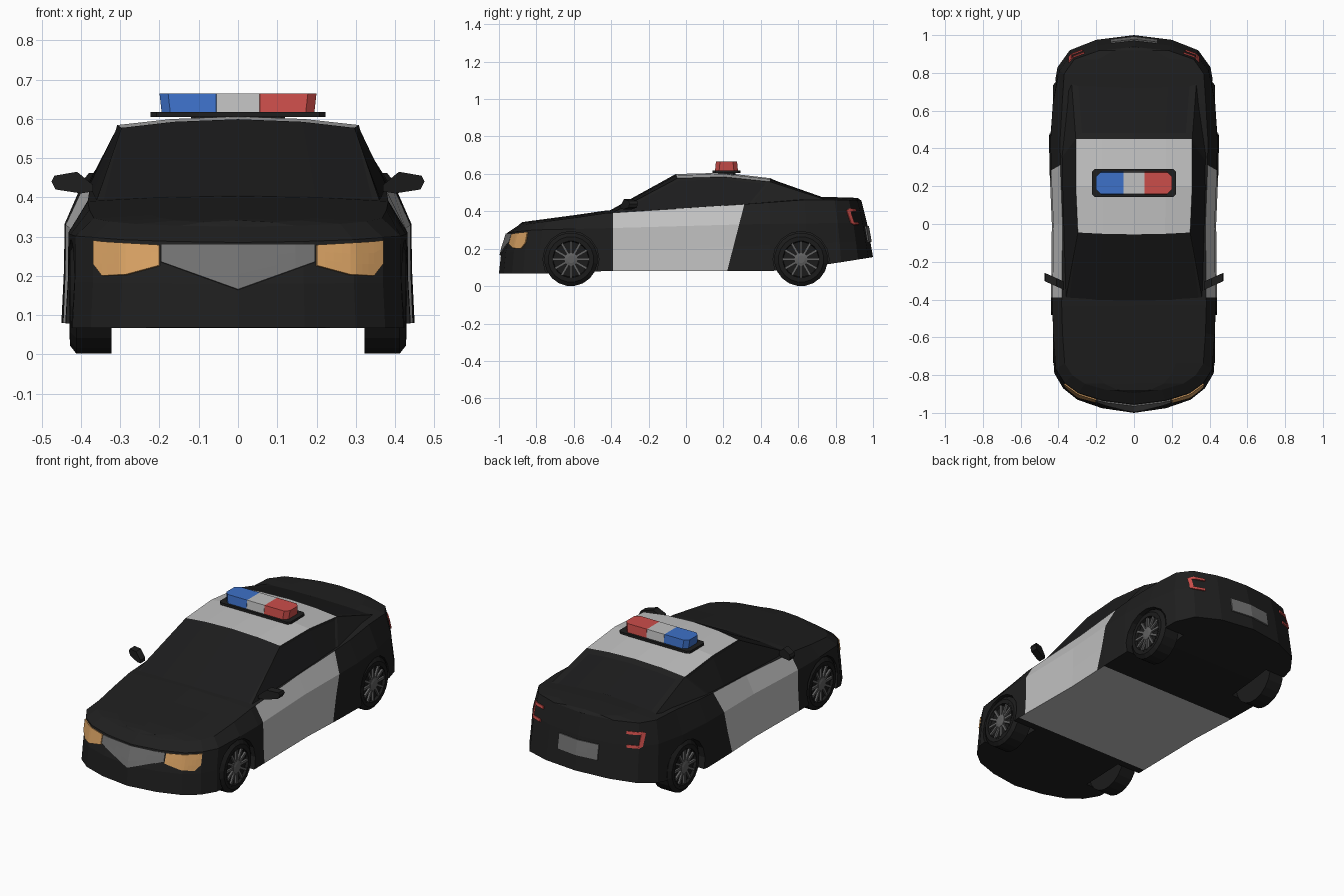
import bpy, bmesh, math
from mathutils import Vector, Matrix
from mathutils.bvhtree import BVHTree

if "Cube" in bpy.data.objects:
    bpy.data.objects.remove(bpy.data.objects["Cube"])

def mat(name, r, g, b):
    m = bpy.data.materials.new(name)
    m.diffuse_color = (r, g, b, 1)
    m.use_nodes = True
    m.node_tree.nodes["Principled BSDF"].inputs["Base Color"].default_value = m.diffuse_color
    return m

BLACK = mat("body_black", .0135, .0135, .0135)
GLASS = mat("dark_glass", .0115, .0115, .012)
WHITE = mat("panel_white", .53, .53, .53)
GREY = mat("trim_grey", .165, .165, .165)
TYRE = mat("tyre_black", .011, .011, .011)
RIM = mat("rim_grey", .12, .12, .12)
AMBER = mat("lamp_amber", .69, .36, .125)
RED = mat("lamp_red", .6, .075, .068)
BLUE = mat("lamp_blue", .047, .165, .58)

def make(name, bm, *mats):
    me = bpy.data.meshes.new(name)
    bm.to_mesh(me)
    bm.free()
    for m in mats:
        me.materials.append(m)
    ob = bpy.data.objects.new(name, me)
    bpy.context.collection.objects.link(ob)
    return ob

def lerp(table, t):
    for (a, u), (b, v) in zip(table, table[1:]):
        if t <= b:
            return u + (v - u) * max(0, (t - a) / (b - a))
    return table[-1][1]

def prism(name, bottom, top, m):
    """Solid between two matching polygons."""
    bm = bmesh.new()
    lo = [bm.verts.new(p) for p in bottom]
    hi = [bm.verts.new(p) for p in top]
    bm.faces.new(lo)
    bm.faces.new(hi)
    for i in range(len(lo)):
        j = (i + 1) % len(lo)
        bm.faces.new((lo[i], lo[j], hi[j], hi[i]))
    bmesh.ops.recalc_face_normals(bm, faces=bm.faces)
    return make(name, bm, m)

# --- Lower body: plan outline stacked into four rings, capped top and bottom
OUT = [(0, -1), (.17, -.975), (.3, -.93), (.375, -.87), (.422, -.79), (.435, -.6), (.44, -.44),
       (.435, 0), (.447, .28), (.45, .45), (.437, .65), (.405, .83), (.34, .92), (.2, .975), (0, 1)]
RINGS = [  # x scale, x scale at tail, front scale, rear scale, height along y
    (1, 1, 1, 1, [(-1, .068), (-.7, .066), (-.5, .08), (.5, .08), (.75, .115), (1, .155)]),
    (.985, .985, .988, .985, [(-1, .18), (0, .2), (1, .24)]),
    (.982, .975, .955, .967, [(-1, .285), (-.85, .3), (-.4, .31), (.3, .33), (1, .34)]),
    (.87, .93, .895, .938, [(-1, .325), (-.66, .36), (-.4, .395), (0, .417), (.3, .437), (.7, .465), (1, .457)])]
n = len(OUT)
total = 2 * n - 2
bm = bmesh.new()
rings = []
for sx, st, kf, kr, zt in RINGS:
    def place(x, y):
        k = kf if y < 0 else kr
        fx = lerp([(.65, sx), (.9, st)], y)
        return (x * fx, y * (1 - (1 - k) * y * y), lerp(zt, y))
    half = [place(x, y) for x, y in OUT]
    pts = half + [(-x, y, z) for x, y, z in half[-2:0:-1]]
    rings.append([bm.verts.new(p) for p in pts])
for lo, hi in zip(rings, rings[1:]):
    for i in range(total):
        j = (i + 1) % total
        bm.faces.new((lo[i], lo[j], hi[j], hi[i]))
for ring, crown in ((rings[0], 0), (rings[3], .014)):
    rows = []
    for i in range(1, n - 1):
        x, y, z = ring[i].co
        inner = [bm.verts.new((x * f, y, z + crown * (1 - f * f))) for f in (.6, 0, -.6)]
        rows.append([ring[i], *inner, ring[-i]])
    for a, b in zip(rows, rows[1:]):
        for j in range(4):
            bm.faces.new((a[j], a[j + 1], b[j + 1], b[j]))
    for tip, row in ((ring[0], rows[0]), (ring[n - 1], rows[-1])):
        for j in range(4):
            bm.faces.new((tip, row[j], row[j + 1]))
# door edges, cut so the doors can be white
for co, no in (((0, -.39, 0), (0, 1, 0)), ((0, .22, .08), (0, .35, -.09))):
    bmesh.ops.bisect_plane(bm, geom=bm.verts[:] + bm.edges[:] + bm.faces[:], plane_co=co, plane_no=no)
bmesh.ops.recalc_face_normals(bm, faces=bm.faces)
for f in bm.faces:
    c = f.calc_center_median()
    if abs(f.normal.x) > .5 and -.39 < c.y < .22 + (c.z - .08) * .257:
        f.material_index = 1
    elif f.normal.z < -.9 and -.44 < c.y < .28:
        f.material_index = 1
surface = BVHTree.FromBMesh(bm)
body = make("body", bm, BLACK, WHITE)

# --- Wheel wells cut from the body
AX, AZ = .615, .143
for y in (-AX, AX):
    for s in (-1, 1):
        cb = bmesh.new()
        bmesh.ops.create_cone(cb, cap_ends=True, segments=16, radius1=.15, radius2=.15, depth=.31,
                              matrix=Matrix.Translation((s * .445, y, AZ)) @ Matrix.Rotation(math.pi / 2, 4, 'Y'))
        cutter = make("well_cutter", cb, BLACK)
        cutter.hide_render = True
        mod = body.modifiers.new("well", 'BOOLEAN')
        mod.object = cutter
        mod.operation = 'DIFFERENCE'
        bpy.context.view_layer.objects.active = body
        bpy.ops.object.modifier_apply(modifier=mod.name)
        bpy.data.objects.remove(cutter)

# --- Cabin: stations of (sill, roof edge, centre), with inset glass
ST = [((.37, -.37, .385), (.36, -.39, .393), (0, -.41, .403)),
      ((.376, -.05, .41), (.297, -.045, .577), (0, -.055, .599)),
      ((.384, .2, .425), (.308, .2, .584), (0, .2, .606)),
      ((.384, .35, .437), (.308, .45, .558), (0, .45, .577)),
      ((.352, .74, .45), (.33, .74, .464), (0, .72, .482))]
bm = bmesh.new()
grid = []
for base, top, mid in ST:
    b, t, c = Vector(base), Vector(top), Vector(mid)
    q = Vector((t.x * .55, t.y + (c.y - t.y) * .7, t.z + (c.z - t.z) * .7))
    flip = lambda v: Vector((-v.x, v.y, v.z))
    grid.append([bm.verts.new(p) for p in (b, t, q, c, flip(q), flip(t), flip(b))])
F = {}
for k in range(4):
    for j in range(6):
        a, d = grid[k], grid[k + 1]
        F[k, j] = bm.faces.new((a[j], d[j], d[j + 1], a[j + 1]))
        if k in (1, 2) and 0 < j < 5:
            F[k, j].material_index = 1
panes = [([(0, j) for j in range(1, 5)], .018), ([(3, j) for j in range(1, 5)], .035),
         ([(k, 0) for k in range(3)], .014), ([(k, 5) for k in range(3)], .014)]
for keys, border in panes:
    faces = [F[k] for k in keys]
    bmesh.ops.inset_region(bm, faces=faces, thickness=border, depth=-.003, use_even_offset=True)
    for f in faces:
        f.material_index = 2
make("cabin", bm, BLACK, WHITE, GLASS)

# --- Thin plates wrapped on the nose or tail: columns of (x, z low, z high)
def plate(name, cols, m, rear=False, rows=3, sub=4):
    d = Vector((0, -1 if rear else 1, 0))
    fine = []
    for a, b in zip(cols, cols[1:]):
        fine += [[u + (v - u) * i / sub for u, v in zip(a, b)] for i in range(sub)]
    fine.append(cols[-1])
    bm = bmesh.new()
    g = []
    for x, lo, hi in fine:
        col = []
        for r in range(rows + 1):
            z = lo + (hi - lo) * r / rows
            hit = surface.ray_cast(Vector((x, 0, z)) - d * 2, d)[0]
            col.append(bm.verts.new(hit - d * .004))
        g.append(col)
    for a, b in zip(g, g[1:]):
        for r in range(rows):
            bm.faces.new((a[r], b[r], b[r + 1], a[r + 1]))
    ob = make(name, bm, m)
    sol = ob.modifiers.new("thickness", 'SOLIDIFY')
    sol.thickness, sol.offset = .007, 0

plate("grille", [(-.195, .235, .28), (0, .165, .28), (.195, .235, .28)], GREY)
plate("number_plate", [(-.125, .235, .32), (.125, .235, .32)], GREY, rear=True)
for s, side in ((-1, "left"), (1, "right")):
    plate(side + "_headlamp", [(s * .2, .226, .278), (s * .285, .203, .283), (s * .345, .2, .287),
                               (s * .368, .23, .29)], AMBER)
    # bracket shaped tail lamp
    for part, cols in (("top", [(s * .262, .398, .413), (s * .335, .398, .413)]),
                       ("bottom", [(s * .272, .328, .343), (s * .335, .328, .343)]),
                       ("outer", [(s * .331, .328, .413), (s * .345, .336, .405)])):
        plate(f"{side}_tail_lamp_{part}", cols, RED, rear=True)

# --- Wheels: lathed tyre and rim, twelve spokes and a hub
def lathe(name, prof, segs, s, y, m):
    bm = bmesh.new()
    loops = [[bm.verts.new((s * x, y + r * math.cos(2 * math.pi * (i + .5) / segs),
                            AZ - r * math.sin(2 * math.pi * (i + .5) / segs))) for i in range(segs)]
             for x, r in prof]
    for a, b in zip(loops, loops[1:]):
        for i in range(segs):
            j = (i + 1) % segs
            bm.faces.new((a[i], a[j], b[j], b[i]))
    bm.faces.new(loops[0])
    bm.faces.new(loops[-1])
    bmesh.ops.recalc_face_normals(bm, faces=bm.faces)
    return make(name, bm, m)

for y, end in ((-AX, "front"), (AX, "rear")):
    for s, side in ((-1, "left"), (1, "right")):
        w = f"{end}_{side}"
        lathe(w + "_tyre", [(.322, .143), (.412, .143), (.428, .122), (.428, .106), (.412, .1)], 20, s, y, TYRE)
        lathe(w + "_rim", [(.412, .106), (.429, .106), (.429, .098), (.414, .094)], 20, s, y, TYRE)
        lathe(w + "_hub", [(.41, .036), (.426, .036), (.43, .02)], 12, s, y, RIM)
        bm = bmesh.new()
        for i in range(12):
            R = Matrix.Translation((s * .419, y, AZ)) @ Matrix.Rotation(i * math.pi / 6, 4, 'X')
            bmesh.ops.create_cube(bm, size=1, matrix=R @ Matrix.Translation((0, 0, .064))
                                  @ Matrix.Diagonal((.012, .013, .07, 1)))
        make(w + "_spokes", bm, RIM)

# --- Door mirrors
MP = [(.37, .432), (.41, .465), (.468, .455), (.475, .44), (.465, .42), (.4, .41), (.37, .415)]
for s, side in ((-1, "left"), (1, "right")):
    skew = lambda x: -.325 + (x - .37) * .45
    prism(side + "_mirror", [(s * x, skew(x) - .024, z) for x, z in MP],
          [(s * x, skew(x) + .02, z) for x, z in MP], BLACK)

# --- Roof light bar
def outline(x0, x1, y0, y1, z, cl, cr):
    return [(x0 + cl, y0, z), (x1 - cr, y0, z), (x1, y0 + cr, z), (x1, y1 - cr, z),
            (x1 - cr, y1, z), (x0 + cl, y1, z), (x0, y1 - cl, z), (x0, y0 + cl, z)]

prism("light_bar_base", outline(-.223, .223, .142, .292, .604, .015, .015),
      outline(-.223, .223, .142, .292, .617, .015, .015), BLACK)
prism("light_bar_mount", outline(-.12, .12, .17, .265, .585, .01, .01),
      outline(-.12, .12, .17, .265, .605, .01, .01), BLACK)
for name, x0, x1, cl, cr, m in (("blue_light", -.2, -.055, .022, .0005, BLUE),
                                ("centre_light", -.055, .055, .0005, .0005, WHITE),
                                ("red_light", .055, .2, .0005, .022, RED)):
    prism(name, outline(x0 + cl * .25, x1 - cr * .25, .155, .278, .616, cl, cr),
          outline(x0, x1, .16, .273, .665, cl, cr), m)
